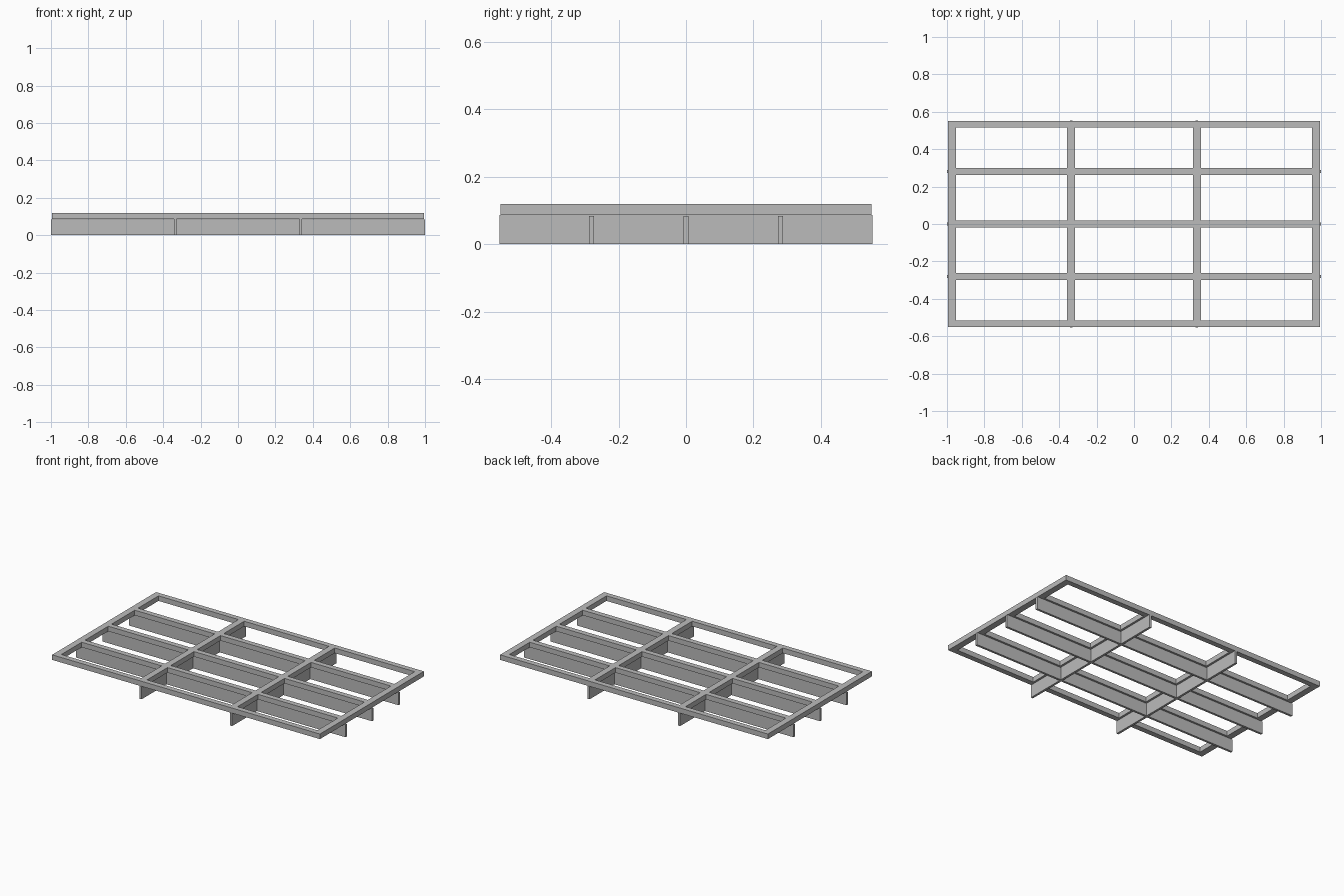
import bpy

cube = bpy.data.objects.get("Cube")
if cube:
    bpy.data.objects.remove(cube, do_unlink=True)

steel = bpy.data.materials.new("grey_steel")
steel.use_nodes = True
grey = (0.5, 0.5, 0.5, 1)
steel.diffuse_color = grey
steel.node_tree.nodes["Principled BSDF"].inputs["Base Color"].default_value = grey


def box(name, x, y, z):
    """Box spanning the given (low, high) ranges."""
    spans = (x, y, z)
    bpy.ops.mesh.primitive_cube_add(size=1, location=[(a + b) / 2 for a, b in spans])
    ob = bpy.context.object
    ob.name = name
    ob.scale = [b - a for a, b in spans]
    bpy.ops.object.transform_apply(location=False, rotation=False, scale=True)
    ob.data.materials.append(steel)


def around(centre, width):
    return centre - width / 2, centre + width / 2


half_x, half_y = 0.994, 0.551       # outer edge of the top frame
bar_x, bar_y, web = 0.043, 0.036, 0.015
top = (0.086, 0.12)
rib = (0, 0.086)

# Outer frame
for side, name in ((-1, "right"), (1, "left")):
    box(f"{name}_end_bar", around(side * (half_x - bar_x / 2), bar_x), (-half_y, half_y), top)
for side, name in ((-1, "front"), (1, "back")):
    box(f"{name}_edge_bar", (-half_x + bar_x, half_x - bar_x),
        around(side * (half_y - bar_y / 2), bar_y), top)

# Cross beams: wide top bar over a thin upright rib
for side, name in ((-1, "right"), (1, "left")):
    x = side * 0.336
    box(f"{name}_cross_bar", around(x, bar_x), (-half_y + bar_y, half_y - bar_y), top)
    box(f"{name}_cross_rib", around(x, web), (-0.553, 0.553), rib)

# Long beams: bars fitted between the cross bars, ribs running full length
edges = (-half_x + bar_x, -0.336, 0.336, half_x - bar_x)
for row, name in ((-1, "front"), (0, "middle"), (1, "back")):
    y = row * 0.281
    for i, part in enumerate(("right", "centre", "left")):
        low = edges[i] + (bar_x / 2 if i else 0)
        high = edges[i + 1] - (bar_x / 2 if i < 2 else 0)
        box(f"{name}_long_bar_{part}", (low, high), around(y, bar_y), top)
    box(f"{name}_long_rib", (-1, 1), around(y, web), (0, 0.084))
